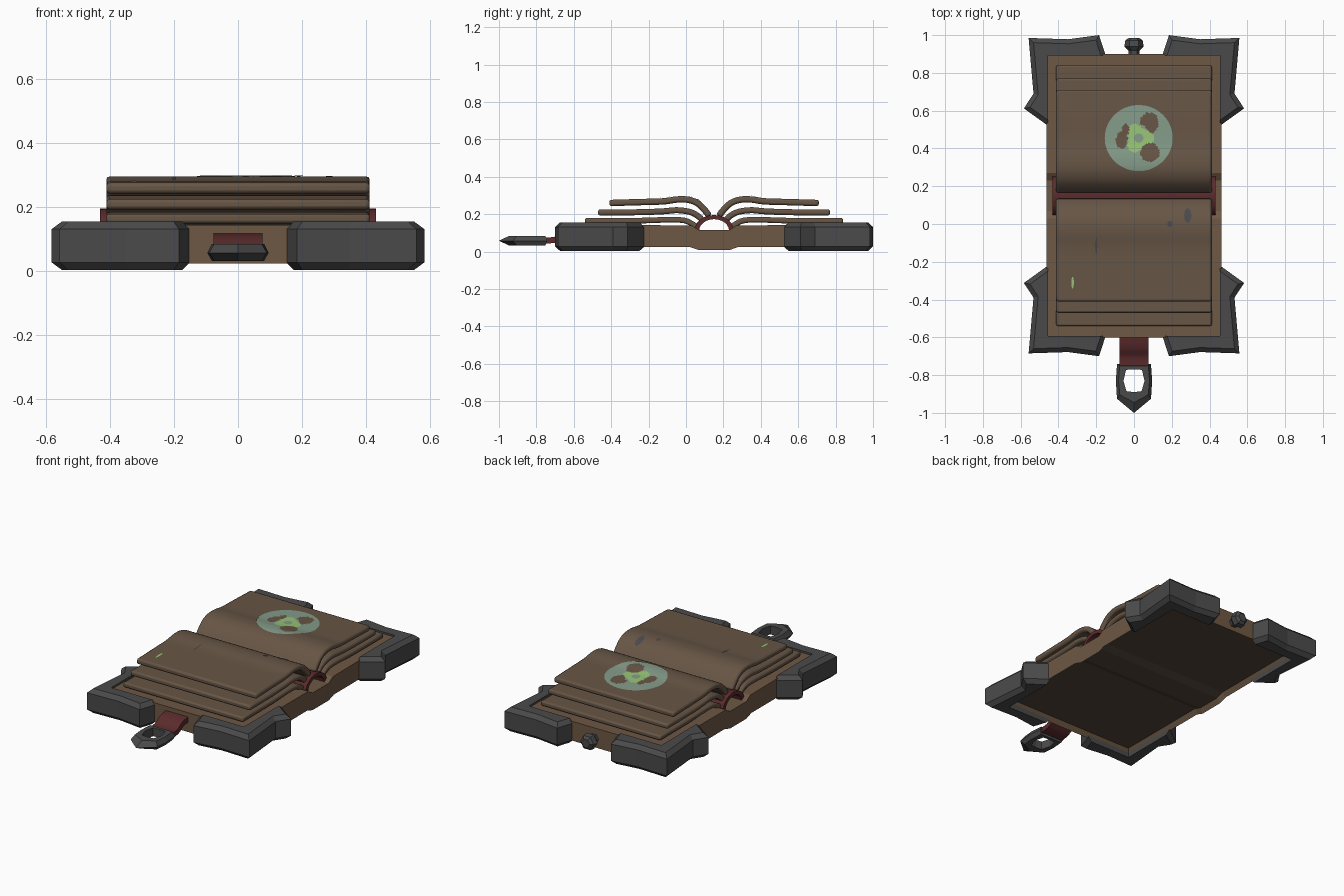
import bpy, bmesh, math
from mathutils import Vector

if "Cube" in bpy.data.objects:
    bpy.data.objects.remove(bpy.data.objects["Cube"])

SPINE = 0.15  # y of the book's fold


def material(name, rgb):
    m = bpy.data.materials.new(name)
    m.diffuse_color = (*rgb, 1)
    m.use_nodes = True
    m.node_tree.nodes["Principled BSDF"].inputs["Base Color"].default_value = m.diffuse_color
    return m


PAPER = material("aged brown paper", (0.135, 0.092, 0.060))
COVER = material("tan leather", (0.155, 0.098, 0.058))
UNDER = material("dark leather", (0.085, 0.062, 0.045))
METAL = material("dark iron", (0.068, 0.068, 0.070))
RED = material("dark red strap", (0.105, 0.024, 0.025))
PALE = material("pale sage ink", (0.23, 0.33, 0.25))
GREEN = material("bright green ink", (0.31, 0.55, 0.18))


def finish(name, bm, mats, smooth=False, bevel=0, recalc=True):
    if recalc:
        bmesh.ops.recalc_face_normals(bm, faces=bm.faces[:])
    me = bpy.data.meshes.new(name)
    bm.to_mesh(me)
    bm.free()
    ob = bpy.data.objects.new(name, me)
    bpy.context.collection.objects.link(ob)
    for m in mats:
        me.materials.append(m)
    if bevel:
        b = ob.modifiers.new("bevel", 'BEVEL')
        b.width, b.segments, b.limit_method = bevel, 2, 'ANGLE'
        b.angle_limit = math.radians(50)
    if smooth:
        bpy.ops.object.select_all(action='DESELECT')
        ob.select_set(True)
        bpy.context.view_layer.objects.active = ob
        bpy.ops.object.shade_smooth_by_angle(angle=math.radians(35))
    return ob


def loft(bm, rings, cap=True, loop=False):
    vr = [[bm.verts.new(p) for p in r] for r in rings]
    pairs = list(zip(vr, vr[1:])) + ([(vr[-1], vr[0])] if loop else [])
    n = len(vr[0])
    for a, b in pairs:
        for i in range(n):
            j = (i + 1) % n
            bm.faces.new((a[i], a[j], b[j], b[i]))
    if cap and not loop:
        bm.faces.new(vr[0][::-1])
        bm.faces.new(vr[-1])
    return vr


def prism_x(bm, profile, half):
    """Extrude a (y, z) profile across x."""
    return loft(bm, [[(x, y, z) for y, z in profile] for x in (-half, half)])


def ribbon(path, t):
    """Upper and lower offset lines of a (y, z) path."""
    up, lo = [], []
    for i, p in enumerate(path):
        a, b = Vector(path[max(i - 1, 0)]), Vector(path[min(i + 1, len(path) - 1)])
        d = (b - a).normalized()
        n = Vector((-d.y, d.x)) * t
        up.append((p[0] + n.x, p[1] + n.y))
        lo.append((p[0] - n.x, p[1] - n.y))
    return up, lo


def smooth_path(pts, steps=3):
    out = []
    P = [Vector(p) for p in pts]
    for i in range(len(P) - 1):
        a, b, c, d = P[max(i - 1, 0)], P[i], P[i + 1], P[min(i + 2, len(P) - 1)]
        for k in range(steps):
            t = k / steps
            out.append(tuple(b + (c - a) * 0.5 * t + (a - b * 2.5 + c * 2 - d * 0.5) * t * t
                             + (b * 1.5 - a * 0.5 - c * 1.5 + d * 0.5) * t ** 3))
    return out + [tuple(P[-1])]


# Cover: both boards and the spine, with a recessed underside
half = [(0.08, 0.115), (0.12, 0.14), (0.75, 0.145), (0.75, 0.025), (0.13, 0.025), (0.08, 0.008)]
prof = [(SPINE + d, z) for d, z in half] + [(SPINE - d, z) for d, z in reversed(half)]
bm = bmesh.new()
prism_x(bm, prof, 0.463)
bmesh.ops.recalc_face_normals(bm, faces=bm.faces[:])
under = [f for f in bm.faces if f.normal.z < -0.3]
bmesh.ops.inset_region(bm, faces=under, thickness=0.02, depth=-0.03, use_even_offset=True)
for f in under:
    f.material_index = 1
finish("cover", bm, [COVER, UNDER])

# Iron corners: flared L-shaped pieces, outer rims chamfered
L = [(0.455, 0.742), (0.15, 0.742), (0.185, 0.85), (0.35, 0.828), (0.558, 0.835),
     (0.532, 0.54), (0.583, 0.462), (0.455, 0.37)]
for sx, nx in ((1, "right"), (-1, "left")):
    for sy, ny in ((1, "back"), (-1, "front")):
        bm = bmesh.new()
        vr = loft(bm, [[(sx * x, SPINE + sy * d, z) for x, d in L] for z in (0.004, 0.156)])
        edges = []
        for ring in vr:
            for i in range(1, 7):
                e = bm.edges.get((ring[i], ring[i + 1]))
                edges.append(e)
        bmesh.ops.recalc_face_normals(bm, faces=bm.faces[:])
        bmesh.ops.bevel(bm, geom=edges, offset=0.024, segments=1, profile=0.5,
                        affect='EDGES', clamp_overlap=True)
        finish(f"corner_{ny}_{nx}", bm, [METAL])

# Pages: three curling layers on each side
layers = {
    "bottom": ([(.09, .13), (.12, .15), (.16, .167), (.24, .171), (.40, .166), (.69, .165)], .015),
    "middle": ([(.055, .16), (.085, .19), (.13, .213), (.20, .222), (.27, .216), (.40, .211), (.62, .210)], .016),
    "top": ([(.025, .19), (.052, .225), (.09, .26), (.14, .278), (.20, .279), (.27, .269), (.40, .265), (.56, .260)], .017),
}
top_line = None
for name, (pts, t) in layers.items():
    up, lo = ribbon(smooth_path(pts), t)
    top_line = up
    for s, side in ((1, "back"), (-1, "front")):
        bm = bmesh.new()
        prism_x(bm, [(SPINE + s * d, z) for d, z in up + lo[::-1]], 0.412)
        finish(f"pages_{side}_{name}", bm, [PAPER], smooth=True, bevel=0.011)

# Red spine arch
bm = bmesh.new()
angs = [math.pi * i / 12 for i in range(13)]
arch = [(SPINE + .105 * math.cos(a), .112 + .084 * math.sin(a)) for a in angs]
arch += [(SPINE + .08 * math.cos(a), .112 + .062 * math.sin(a)) for a in reversed(angs)]
prism_x(bm, arch, 0.432)
finish("spine_lining", bm, [RED], smooth=True)


def page_height(y):
    d = abs(y - SPINE)
    for (a, za), (b, zb) in zip(top_line, top_line[1:]):
        if a <= d <= b:
            return za + (zb - za) * (d - a) / (b - a)
    return top_line[-1][1]


def ink(name, cx, cy, rx, ry, mats, rule=None, rings=1, n=10):
    """Thin painted patch following the top page; rule picks the colour."""
    bm = bmesh.new()

    def vert(r, i):
        a = 2 * math.pi * i / n
        x, y = cx + rx * r * math.cos(a), cy + ry * r * math.sin(a)
        return bm.verts.new((x, y, page_height(y) + 0.003))
    prev = None
    centre = vert(0, 0)
    for k in range(1, rings + 1):
        cur = [vert(k / rings, i) for i in range(n)]
        for i in range(n):
            j = (i + 1) % n
            bm.faces.new((prev[i], cur[i], cur[j], prev[j]) if prev else (centre, cur[i], cur[j]))
        prev = cur
    if rule:
        for f in bm.faces:
            c = f.calc_center_median()
            f.material_index = rule(c.x, c.y)
    finish(name, bm, mats, recalc=False)


def inside(x, y, cx, cy, rx, ry):
    return ((x - cx) / rx) ** 2 + ((y - cy) / ry) ** 2 < 1


def emblem_rule(x, y):
    if inside(x, y, .025, .455, .022, .022):
        return 0
    if (inside(x, y, .08, .535, .05, .055) and not inside(x, y, .025, .455, .068, .068)) \
            or inside(x, y, -.065, .445, .03, .045) or inside(x, y, -.045, .50, .02, .032) \
            or inside(x, y, .085, .378, .05, .05):
        return 1
    a = math.atan2(y - .455, x - .025)
    return 2 if math.hypot(x - .025, y - .455) < .068 + .015 * math.cos(3 * a) else 0


# Painted emblem and small ink specks
ink("emblem", .025, .455, .18, .175, [PALE, PAPER, GREEN], emblem_rule, rings=22, n=72)
for i, (x, y, rx, ry, m) in enumerate([(.285, .045, .02, .04, METAL), (.19, 0, .014, .016, METAL),
                                       (-.2, -.115, .006, .045, METAL), (-.325, -.31, .007, .032, GREEN)]):
    ink(f"ink_speck_{i + 1}", x, y, rx, ry, [m])

# Leather strap at the front edge
up, lo = ribbon(smooth_path([(-.77, .060), (-.70, .064), (-.65, .092), (-.58, .105)]), .016)
bm = bmesh.new()
prism_x(bm, up + lo[::-1], 0.076)
finish("strap", bm, [RED], smooth=True)


# Buckle: pointed ring with chamfered rim
def sym(right):
    return right + [(-x, y) for x, y in right[-2:0:-1]]


outer = sym([(0, -1.0), (.09, -.925), (.096, -.83), (.09, -.742), (0, -.742)])
rim = sym([(0, -.945), (.075, -.905), (.082, -.83), (.076, -.752), (0, -.752)])
hole = sym([(0, -.89), (.04, -.885), (.056, -.83), (.042, -.772), (0, -.770)])
bm = bmesh.new()
loft(bm, [[(x, y, z) for x, y in r] for r, z in
          ((hole, .033), (rim, .033), (outer, .058), (rim, .085), (hole, .085))], loop=True)
finish("buckle", bm, [METAL])

# Stud at the back edge
bm = bmesh.new()
loft(bm, [[(r * math.cos(i * math.pi / 3), y, .08 + r * math.sin(i * math.pi / 3)) for i in range(6)]
          for r, y in ((.03, .88), (.03, .918), (.051, .94), (.046, .972), (.028, .985))])
finish("clasp_stud", bm, [METAL])
